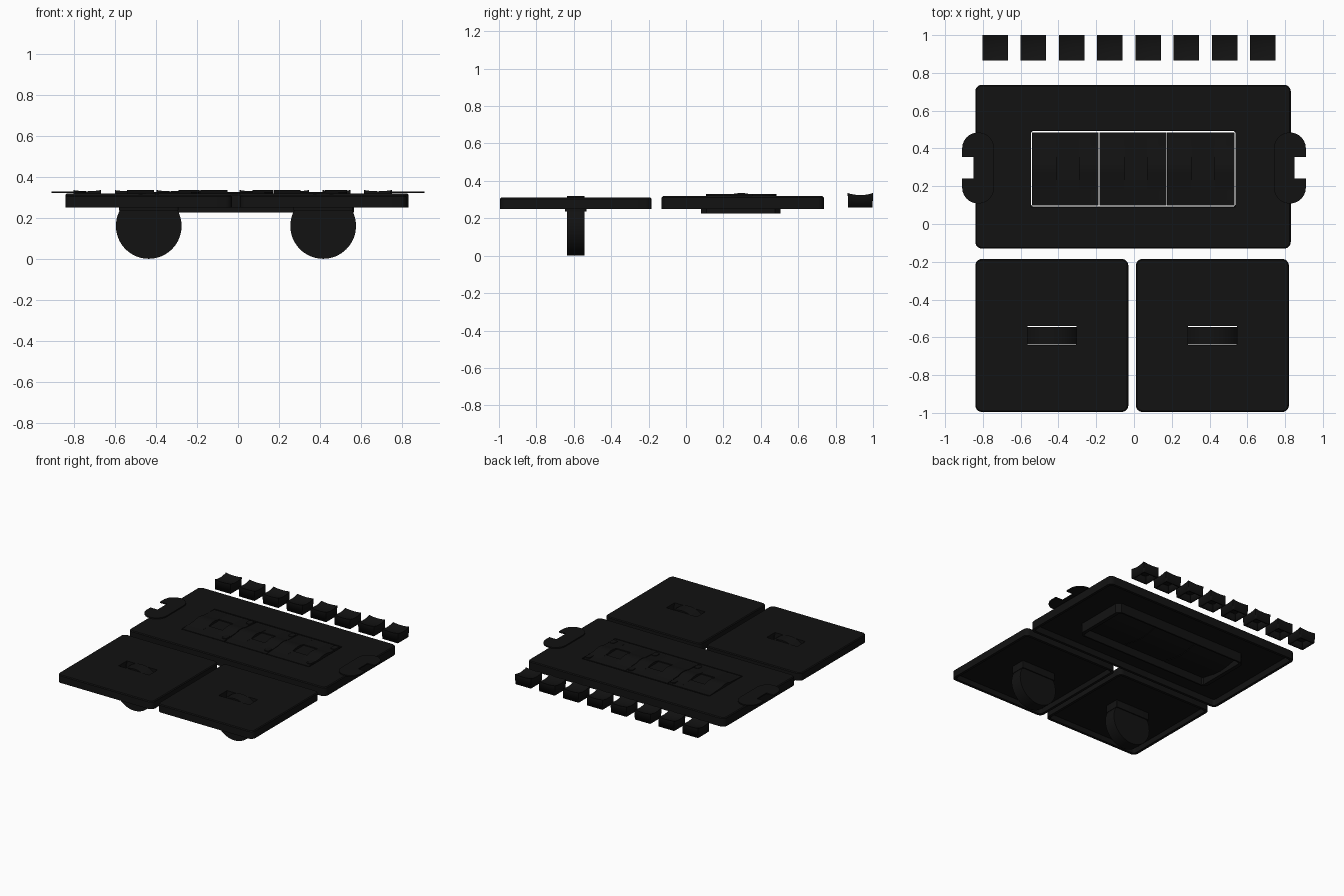
import bpy, bmesh, math

if "Cube" in bpy.data.objects:
    bpy.data.objects.remove(bpy.data.objects["Cube"])

black = bpy.data.materials.new("black_plastic")
black.diffuse_color = (0.006, 0.006, 0.006, 1)
black.use_nodes = True
black.node_tree.nodes["Principled BSDF"].inputs["Base Color"].default_value = black.diffuse_color


def finish(bm, name):
    bmesh.ops.recalc_face_normals(bm, faces=bm.faces)
    me = bpy.data.meshes.new(name)
    bm.to_mesh(me)
    bm.free()
    ob = bpy.data.objects.new(name, me)
    bpy.context.collection.objects.link(ob)
    me.materials.append(black)
    bpy.ops.object.select_all(action='DESELECT')
    ob.select_set(True)
    bpy.context.view_layer.objects.active = ob
    bpy.ops.object.shade_smooth_by_angle(angle=math.radians(30))
    return ob


def rounded(x0, x1, y0, y1, r, z, seg=6):
    pts = []
    corners = [(x1 - r, y1 - r), (x0 + r, y1 - r), (x0 + r, y0 + r), (x1 - r, y0 + r)]
    for k, (cx, cy) in enumerate(corners):
        for i in range(seg + 1):
            a = math.pi / 2 * (k + i / seg)
            pts.append((cx + r * math.cos(a), cy + r * math.sin(a), z))
    return pts


def ring_loft(name, loops):
    """Skin closed loops into a ring-shaped solid."""
    bm = bmesh.new()
    rows = [[bm.verts.new(p) for p in lp] for lp in loops]
    n = len(rows[0])
    for a, b in zip(rows, rows[1:] + rows[:1]):
        for i in range(n):
            j = (i + 1) % n
            bm.faces.new((a[i], a[j], b[j], b[i]))
    return finish(bm, name)


def add_prism(bm, pts, offset):
    f = bm.faces.new([bm.verts.new(p) for p in pts])
    ex = bmesh.ops.extrude_face_region(bm, geom=[f])
    bmesh.ops.translate(bm, vec=offset,
                        verts=[v for v in ex['geom'] if isinstance(v, bmesh.types.BMVert)])


def hollow_plate(name, box, hole, z0, z1, w=0.02):
    x0, x1, y0, y1 = box
    inner = (x0 + w, x1 - w, y0 + w, y1 - w)
    b = 0.006
    return ring_loft(name, [
        rounded(*hole, 0.003, z1),
        rounded(x0 + b, x1 - b, y0 + b, y1 - b, 0.03, z1),
        rounded(*box, 0.035, z1 - b),
        rounded(*box, 0.035, z0),
        rounded(*inner, 0.02, z0),
        rounded(*inner, 0.02, z1 - w),
        rounded(*hole, 0.003, z1 - w)])


# Two square plates, each with a thumb wheel in a slot
for side, x0, cx in (("left", -0.84, -0.435), ("right", 0.01, 0.415)):
    hollow_plate(side + "_plate", (x0, x0 + 0.81, -0.995, -0.185),
                 (cx - 0.13, cx + 0.13, -0.64, -0.54), 0.25, 0.31)
    hole = (cx - 0.135, cx + 0.135, -0.64, -0.54)
    outer = (cx - 0.145, cx + 0.145, -0.648, -0.532)
    ring_loft(side + "_wheel_collar", [rounded(*hole, 0.003, 0.30), rounded(*outer, 0.004, 0.30),
                                       rounded(*outer, 0.004, 0.235), rounded(*hole, 0.003, 0.235)])
    bm = bmesh.new()
    n = 64
    add_prism(bm, [(cx + 0.16 * math.cos(2 * math.pi * i / n), -0.637,
                    0.16 + 0.16 * math.sin(2 * math.pi * i / n)) for i in range(n)], (0, 0.093, 0))
    finish(bm, side + "_thumb_wheel")

# Wide plate with a window for the rockers
hollow_plate("wide_plate", (-0.84, 0.83, -0.13, 0.737),
             (-0.545, 0.538, 0.09, 0.495), 0.25, 0.318)

# Rocker housing hanging below the wide plate
ring_loft("rocker_housing", [
    rounded(-0.545, 0.538, 0.092, 0.493, 0.01, 0.305, 1),
    rounded(-0.575, 0.565, 0.08, 0.505, 0.03, 0.305, 1),
    rounded(-0.575, 0.565, 0.08, 0.505, 0.03, 0.225, 1),
    rounded(-0.545, 0.538, 0.092, 0.493, 0.01, 0.225, 1)])

# Three rockers, each with a recessed square indicator
base = [(0.485, 0.28), (0.36, 0.255), (0.29, 0.248), (0.22, 0.255), (0.098, 0.28)]
ridge = [(0.098, 0.318), (0.235, 0.326), (0.265, 0.333), (0.295, 0.336),
         (0.325, 0.333), (0.355, 0.326), (0.485, 0.318)]
flat = [(0.098, 0.318), (0.23, 0.325), (0.231, 0.318), (0.359, 0.318),
        (0.36, 0.325), (0.485, 0.318)]
for k, (a, b) in enumerate(((-0.54, -0.188), (-0.182, 0.172), (0.176, 0.531))):
    c = (-0.35, 0.01, 0.365)[k]
    bm = bmesh.new()
    for s, e, top in ((a, c - 0.06, ridge), (c - 0.06, c + 0.06, flat), (c + 0.06, b, ridge)):
        add_prism(bm, [(s, y, z) for y, z in base + top], (e - s, 0, 0))
    finish(bm, "rocker_%d" % (k + 1))
    # Small clips at the right end of each rocker
    bm = bmesh.new()
    for y in (0.125, 0.415):
        add_prism(bm, rounded(b - 0.042, b - 0.002, y, y + 0.055, 0.012, 0.31, 3), (0, 0, 0.016))
    finish(bm, "rocker_clips_%d" % (k + 1))

# Mounting ears: stadium outline with an open notch
for side, m in (("left", -1), ("right", 1)):
    def arc(cx, cy, a0, a1, r=0.085):
        return [(cx + r * math.cos(math.radians(a0 + (a1 - a0) * i / 12)),
                 cy + r * math.sin(math.radians(a0 + (a1 - a0) * i / 12))) for i in range(13)]
    out = arc(0.825, 0.193, 180, 360) + [(0.91, 0.24), (0.85, 0.24), (0.85, 0.253),
                                         (0.885, 0.253), (0.885, 0.238)][:2]
    out += [(0.85, 0.355), (0.91, 0.355)] + arc(0.825, 0.4, 0, 180)
    bm = bmesh.new()
    add_prism(bm, [(m * x, y, 0.32) for x, y in out], (0, 0, 0.009))
    finish(bm, side + "_mounting_ear")

# Row of eight hollow keys with dished tops
for k in range(8):
    cx, cy, h = -0.735 + k * 0.2025, 0.932, 0.0675
    bm = bmesh.new()
    bmesh.ops.create_grid(bm, x_segments=8, y_segments=8, size=h)
    for v in bm.verts:
        u, w = v.co.x / h, v.co.y / h
        v.co = (cx + v.co.x, cy + v.co.y, 0.318 + 0.006 * u * u + 0.011 * w * w)
    rim = [e for e in bm.edges if e.is_boundary]
    ex = bmesh.ops.extrude_edge_only(bm, edges=rim)
    for v in ex['geom']:
        if isinstance(v, bmesh.types.BMVert):
            v.co.z = 0.258
            v.co.x = cx + (v.co.x - cx) * 0.97
            v.co.y = cy + (v.co.y - cy) * 0.97
    ob = finish(bm, "key_%d" % (k + 1))
    shell = ob.modifiers.new("wall", 'SOLIDIFY')
    shell.thickness = 0.014
    shell.offset = -1
